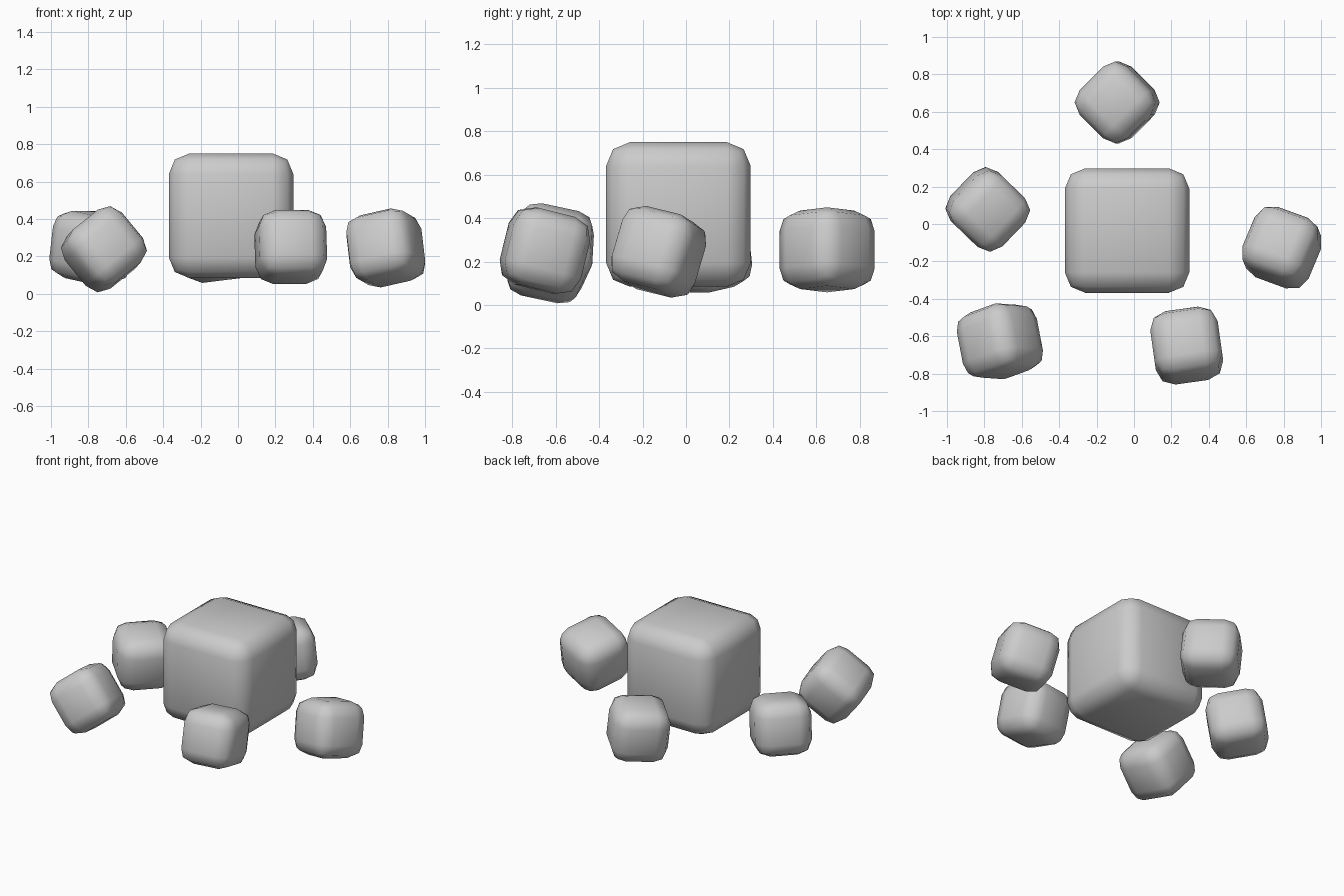
import bpy
from math import radians
from mathutils import Matrix

if "Cube" in bpy.data.objects:
    bpy.data.objects.remove(bpy.data.objects["Cube"])


def rounded_cube(name, size, bevel, centre, rotation=Matrix.Identity(3)):
    """Cube with two-segment rounded edges and smooth shading."""
    bpy.ops.mesh.primitive_cube_add(size=size)
    ob = bpy.context.object
    ob.name = name
    mod = ob.modifiers.new("rounding", 'BEVEL')
    mod.width = bevel
    mod.segments = 2
    mod.limit_method = 'NONE'
    bpy.ops.object.shade_smooth()
    ob.matrix_world = Matrix.Translation(centre) @ rotation.to_4x4()
    return ob


def turn(x=0, y=0, z=0):
    """Rotation about x, then y, then z, in degrees."""
    rx, ry, rz = (Matrix.Rotation(radians(a), 3, ax) for a, ax in ((x, 'X'), (y, 'Y'), (z, 'Z')))
    return rz @ ry @ rx


# Large central block
rounded_cube("large_block", 0.666, 0.11, (-0.037, -0.035, 0.417))

# Five small tumbled blocks around it
small_blocks = {
    "back_block": ((-0.09, 0.65, 0.254), turn(y=-7) @ turn(z=45)),
    "left_block": ((-0.782, 0.078, 0.25), turn(y=9, z=-44)),
    "front_left_block": ((-0.717, -0.627, 0.238), turn(-15, -37, 20)),
    "front_right_block": ((0.282, -0.65, 0.25), turn(-14, 0, 8)),
    "right_block": ((0.79, -0.126, 0.245), turn(-13, -12, -20)),
}
for name, (centre, rotation) in small_blocks.items():
    rounded_cube(name, 0.364, 0.094, centre, rotation)
